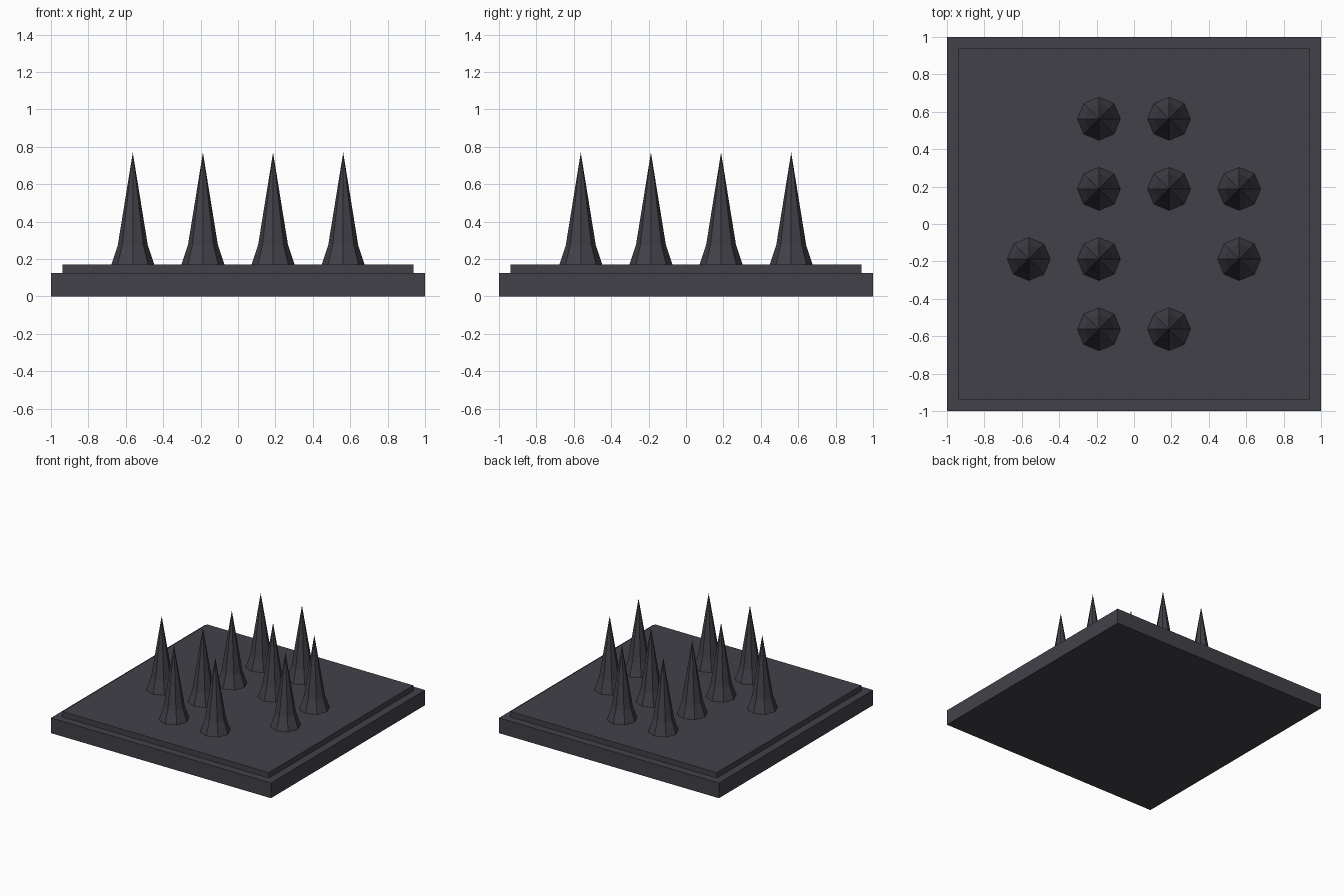
import bpy, bmesh, math

cube = bpy.data.objects.get("Cube")
if cube:
    bpy.data.objects.remove(cube, do_unlink=True)

# One dark iron colour for everything
iron = bpy.data.materials.new("dark iron")
iron.use_nodes = True
colour = (0.055, 0.053, 0.066, 1)
iron.diffuse_color = colour
iron.node_tree.nodes["Principled BSDF"].inputs["Base Color"].default_value = colour


def slab(name, half, z0, z1):
    bpy.ops.mesh.primitive_cube_add(size=1, location=(0, 0, (z0 + z1) / 2))
    ob = bpy.context.object
    ob.name = name
    ob.scale = (half * 2, half * 2, z1 - z0)
    bpy.ops.object.transform_apply(location=False, rotation=False, scale=True)
    ob.data.materials.append(iron)


def spike_mesh(sides=8, rings=((0.115, 0.0), (0.08, 0.105)), height=0.60):
    """Flared foot ring, shaft ring, then a point."""
    bm = bmesh.new()
    loops = []
    for r, z in rings:
        loops.append([bm.verts.new((r * math.cos(i * math.tau / sides),
                                    r * math.sin(i * math.tau / sides), z))
                      for i in range(sides)])
    tip = bm.verts.new((0, 0, height))
    foot, shaft = loops
    bm.faces.new(foot[::-1])
    for i in range(sides):
        j = (i + 1) % sides
        bm.faces.new((foot[i], foot[j], shaft[j], shaft[i]))
        bm.faces.new((shaft[i], shaft[j], tip))
    mesh = bpy.data.meshes.new("spike")
    bm.to_mesh(mesh)
    bm.free()
    mesh.materials.append(iron)
    return mesh


# Stepped base
slab("base_plate", 1.0, 0.0, 0.125)
slab("top_plate", 0.9375, 0.125, 0.17)

# Spikes on a 4 x 4 grid, rows from back to front
layout = (".XX.",
          ".XXX",
          "XX.X",
          ".XX.")
mesh = spike_mesh()
for row, line in enumerate(layout):
    for col, mark in enumerate(line):
        if mark == "X":
            ob = bpy.data.objects.new(f"spike_{row + 1}_{col + 1}", mesh)
            ob.location = ((col - 1.5) * 0.375, (1.5 - row) * 0.375, 0.17)
            bpy.context.collection.objects.link(ob)
